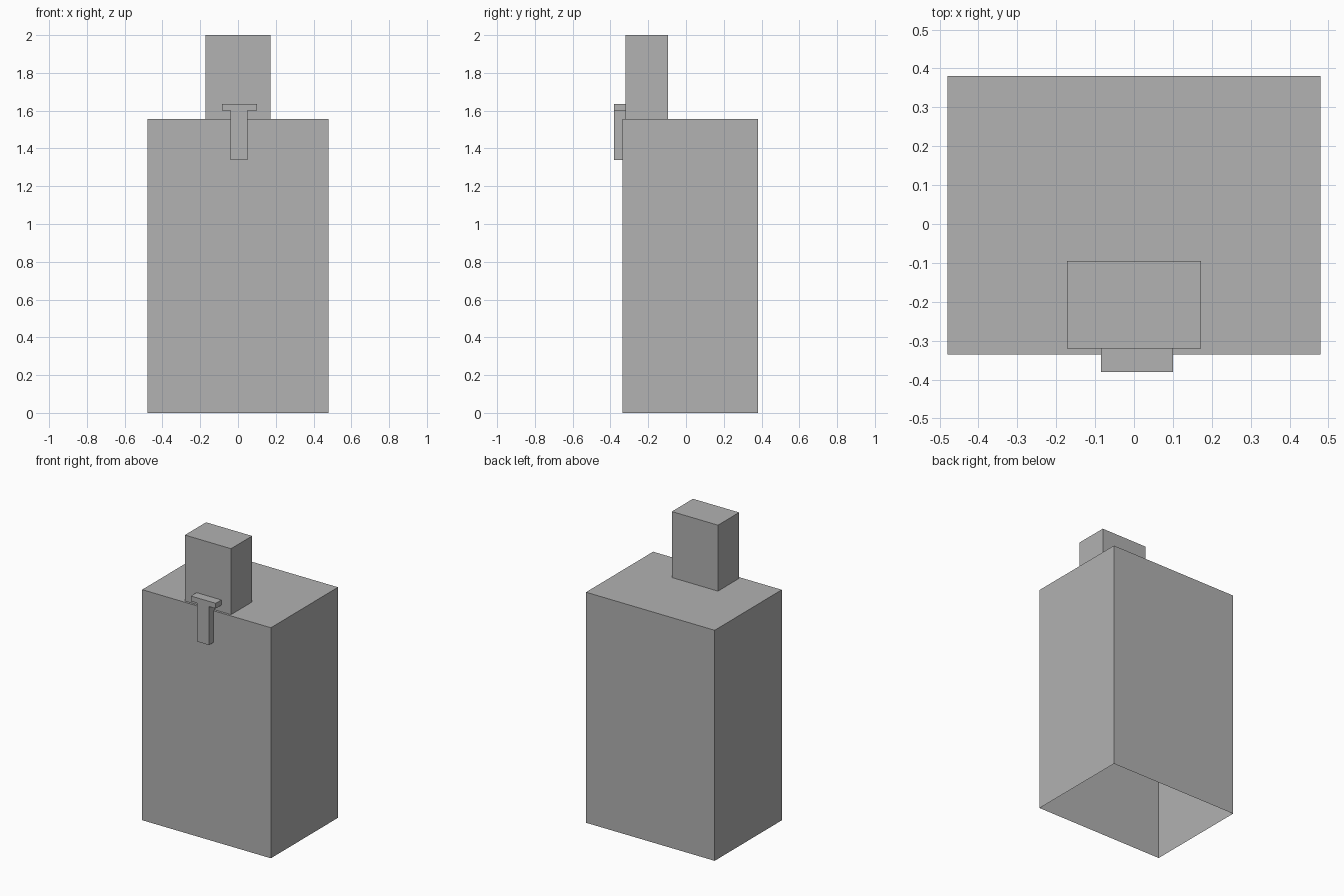
import bpy
import bmesh

cube = bpy.data.objects.get("Cube")
if cube:
    bpy.data.objects.remove(cube, do_unlink=True)

# Single plain grey
grey = bpy.data.materials.new("plain_grey")
grey.use_nodes = True
colour = (0.445, 0.445, 0.445, 1)
grey.diffuse_color = colour
grey.node_tree.nodes["Principled BSDF"].inputs["Base Color"].default_value = colour


def finish(name, bm):
    bmesh.ops.recalc_face_normals(bm, faces=bm.faces[:])
    mesh = bpy.data.meshes.new(name)
    bm.to_mesh(mesh)
    bm.free()
    mesh.materials.append(grey)
    obj = bpy.data.objects.new(name, mesh)
    bpy.context.scene.collection.objects.link(obj)
    return obj


def open_box(name, x, y, z):
    """Box between (min, max) limits, without its bottom face."""
    bm = bmesh.new()
    bmesh.ops.create_cube(bm, size=1)
    for v in bm.verts:
        v.co = [lim[0] if c < 0 else lim[1] for c, lim in zip(v.co, (x, y, z))]
    bottom = min(bm.faces, key=lambda f: f.calc_center_median().z)
    bmesh.ops.delete(bm, geom=[bottom], context='FACES_ONLY')
    return finish(name, bm)


def extruded_profile(name, points, front, back):
    """Outline in the x-z plane, extruded along y."""
    bm = bmesh.new()
    face = bm.faces.new([bm.verts.new((x, front, z)) for x, z in points])
    result = bmesh.ops.extrude_face_region(bm, geom=[face], use_keep_orig=True)
    verts = [g for g in result["geom"] if isinstance(g, bmesh.types.BMVert)]
    bmesh.ops.translate(bm, verts=verts, vec=(0, back - front, 0))
    return finish(name, bm)


# Large hollow body, open underneath, and the block on top
open_box("body", (-0.48, 0.48), (-0.335, 0.38), (0, 1.555))
open_box("top_block", (-0.172, 0.172), (-0.32, -0.095), (1.555, 2))

# T-shaped handle on the front
extruded_profile("tee_handle", [
    (-0.04, 1.34), (0.05, 1.34), (0.05, 1.6), (0.1, 1.6),
    (0.1, 1.635), (-0.085, 1.635), (-0.085, 1.6), (-0.04, 1.6),
], -0.38, -0.32)
